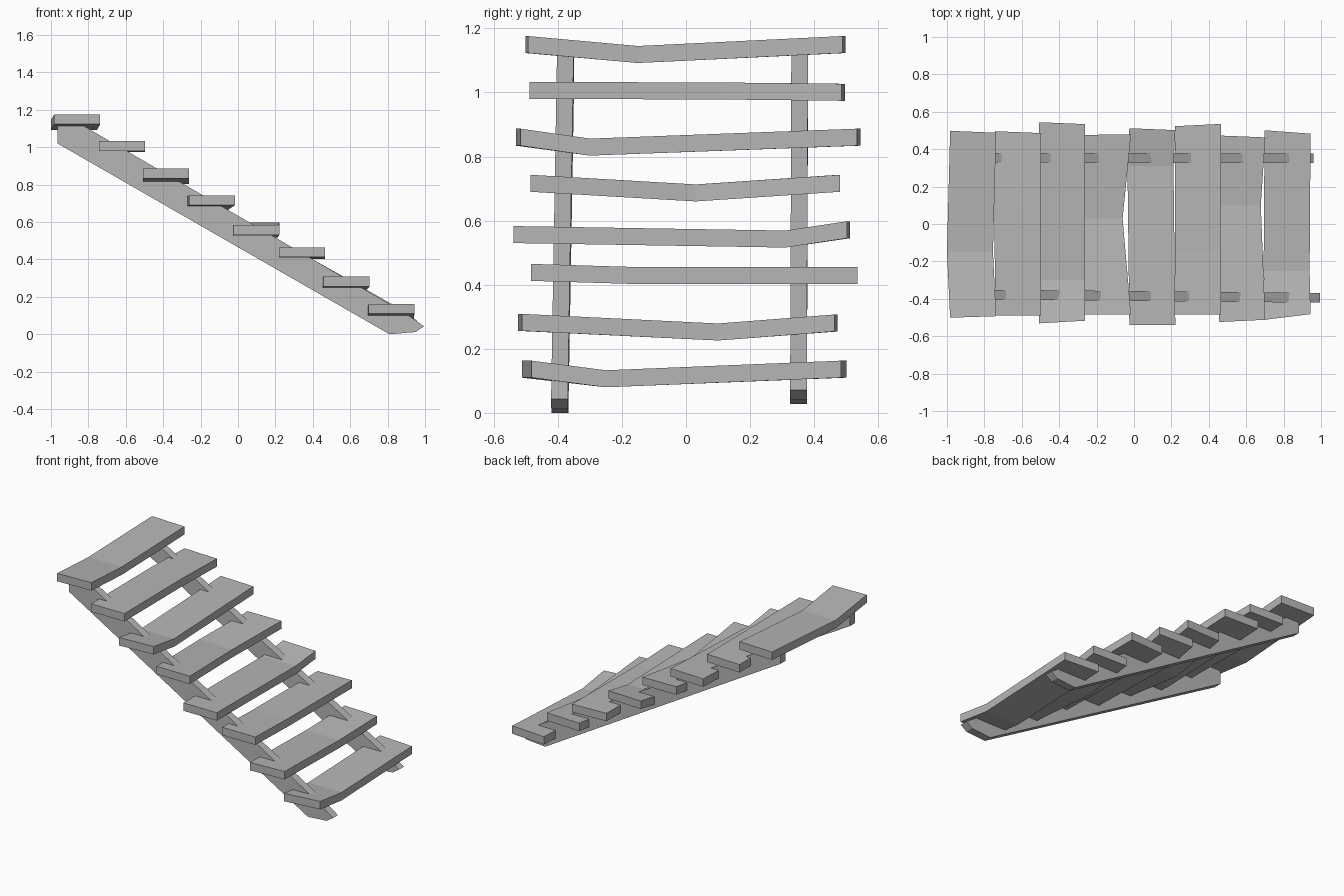
import bpy
import bmesh

cube = bpy.data.objects.get("Cube")
if cube:
    bpy.data.objects.remove(cube, do_unlink=True)

wood = bpy.data.materials.new("weathered grey")
wood.use_nodes = True
GREY = (0.47, 0.47, 0.47, 1)
wood.diffuse_color = GREY
wood.node_tree.nodes["Principled BSDF"].inputs["Base Color"].default_value = GREY


def loft(name, sections):
    """Join matching closed loops into a capped, flat shaded solid."""
    bm = bmesh.new()
    loops = [[bm.verts.new(p) for p in s] for s in sections]
    n = len(loops[0])
    for a, b in zip(loops, loops[1:]):
        for i in range(n):
            j = (i + 1) % n
            bm.faces.new((a[i], a[j], b[j], b[i]))
    bm.faces.new(loops[0])
    bm.faces.new(loops[-1])
    bmesh.ops.recalc_face_normals(bm, faces=bm.faces)
    mesh = bpy.data.meshes.new(name)
    bm.to_mesh(mesh)
    bm.free()
    mesh.materials.append(wood)
    obj = bpy.data.objects.new(name, mesh)
    bpy.context.collection.objects.link(obj)


# Treads: each is a board with a front end, a kink and a back end.
# left x, (y of the three sections), (underside z), kink x shift, end skews
WIDTH, THICK = 0.246, 0.053
TREADS = [
    (0.698, (-0.497, -0.25, 0.492), (0.11, 0.08, 0.11), -0.005, (0.03, -0.018)),
    (0.456, (-0.518, 0.10, 0.468), (0.256, 0.226, 0.254), -0.024, (0.012, -0.01)),
    (0.22, (-0.483, -0.15, 0.529), (0.412, 0.402, 0.402), -0.002, (0, 0.012)),
    (-0.025, (-0.539, 0.31, 0.507), (0.53, 0.516, 0.545), -0.01, (0, -0.01)),
    (-0.262, (-0.485, 0.03, 0.478), (0.69, 0.66, 0.69), -0.045, (0, 0.004)),
    (-0.507, (-0.524, -0.30, 0.539), (0.834, 0.803, 0.834), 0.0, (0.014, -0.01)),
    (-0.742, (-0.488, 0.12, 0.491), (0.98, 0.978, 0.974), -0.005, (0, -0.01)),
    (-0.983, (-0.497, -0.15, 0.493), (1.123, 1.092, 1.123), -0.017, (0.008, -0.01)),
]
for k, (x, ys, zs, shift, (skew_a, skew_b)) in enumerate(TREADS):
    sections = []
    for y, z, dx, skew in zip(ys, zs, (0, shift, 0), (skew_a, 0, skew_b)):
        l, r = x + dx, x + dx + WIDTH
        yl, yr = y - skew / 2, y + skew / 2
        sections.append([(l, yl, z), (r, yr, z),
                         (r, yr, z + THICK), (l, yl, z + THICK)])
    loft(f"tread_{k + 1}", sections)

# Stringers: sloping rails with a bevelled foot, leaning slightly sideways
PROFILE = [(-0.965, 1.02), (0.81, 0.0), (0.95, 0.012), (0.995, 0.043),
           (0.89, 0.115), (-0.835, 1.12), (-0.965, 1.12)]
for name, y, lean, dx, dz in (("front_stringer", -0.385, 0.01, 0, 0),
                              ("back_stringer", 0.353, 0.002, -0.035, 0.028)):
    sides = []
    for half in (-0.026, 0.026):
        sides.append([(max(px + dx, -0.965), y + half - lean * px,
                       min(pz + dz, 1.12)) for px, pz in PROFILE])
    loft(name, sides)
